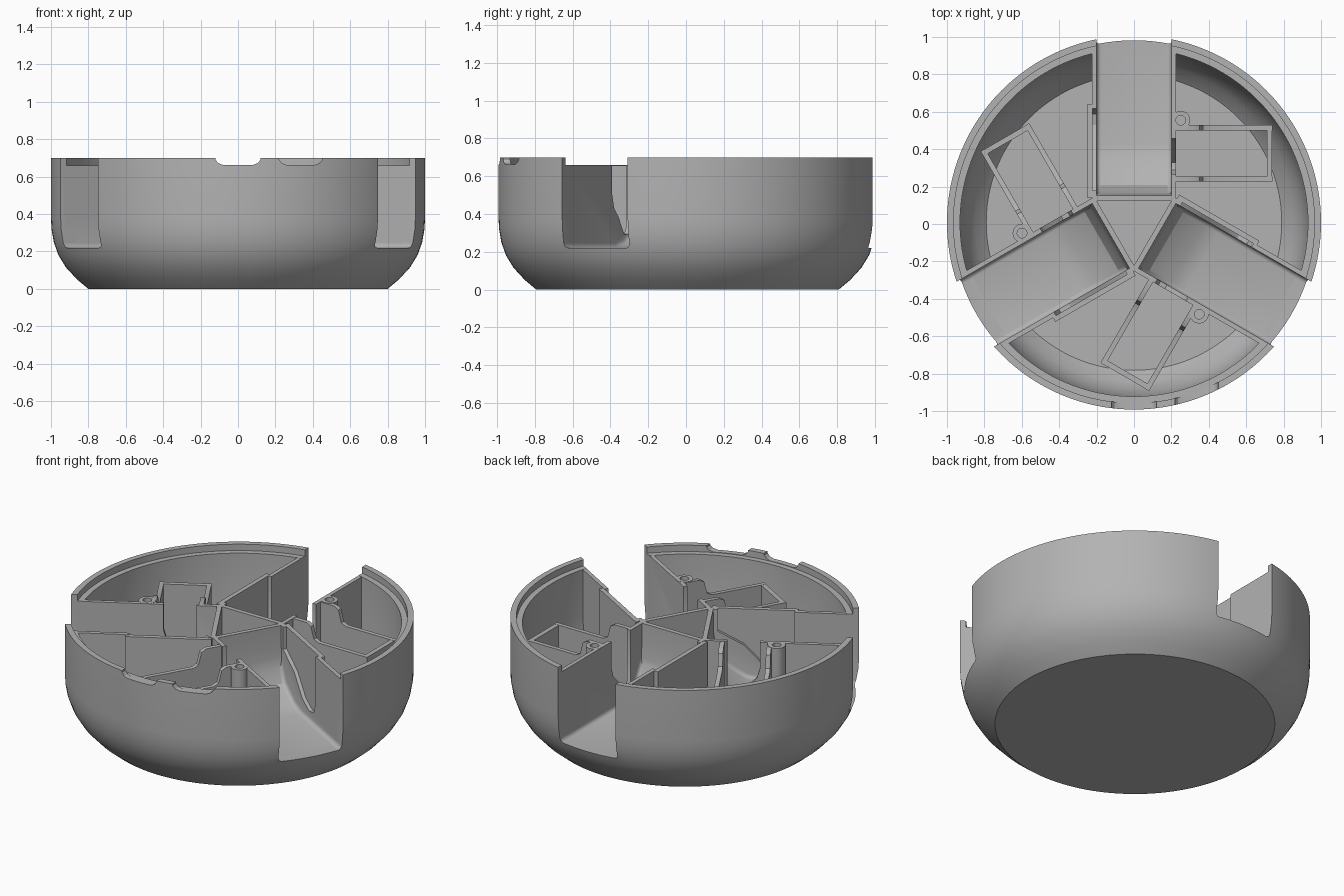
import bpy, bmesh, math
from mathutils import Matrix

cube = bpy.data.objects.get("Cube")
if cube:
    bpy.data.objects.remove(cube)

CENTRE_Y = 0.008
TURNS = [0, math.radians(120), math.radians(240)]

grey = bpy.data.materials.new("plain_grey")
grey.use_nodes = True
grey.diffuse_color = (0.45, 0.45, 0.45, 1)
for node in grey.node_tree.nodes:
    if node.type == 'BSDF_PRINCIPLED':
        node.inputs["Base Color"].default_value = grey.diffuse_color


def finish(name, bm, turn=0):
    """Turn a bmesh into a placed grey object."""
    bmesh.ops.remove_doubles(bm, verts=bm.verts, dist=0.0001)
    bmesh.ops.recalc_face_normals(bm, faces=bm.faces)
    bm.transform(Matrix.Translation((0, CENTRE_Y, 0)) @ Matrix.Rotation(turn, 4, 'Z'))
    mesh = bpy.data.meshes.new(name)
    bm.to_mesh(mesh)
    bm.free()
    mesh.materials.append(grey)
    obj = bpy.data.objects.new(name, mesh)
    bpy.context.collection.objects.link(obj)
    return obj


def prism(name, profile, axis, a, b, turn=0, round_floor=0):
    """Extrude an outline (other axis, z) along x or y from a to b."""
    bm = bmesh.new()
    place = (lambda p, t: (t, p[0], p[1])) if axis == 'x' else (lambda p, t: (p[0], t, p[1]))
    ends = [[bm.verts.new(place(p, t)) for p in profile] for t in (a, b)]
    for ring in ends:
        bm.faces.new(ring)
    for i in range(len(profile)):
        j = (i + 1) % len(profile)
        bm.faces.new((ends[0][i], ends[0][j], ends[1][j], ends[1][i]))
    if round_floor:
        edges = [e for e in bm.edges if e.verts[0].co.x == e.verts[1].co.x
                 and max(v.co.z for v in e.verts) < 0.5]
        bmesh.ops.bevel(bm, geom=edges, offset=round_floor, segments=4,
                        profile=0.5, affect='EDGES')
    return finish(name, bm, turn)


def lathe(name, profile, steps, centre=(0, 0), turn=0):
    """Revolve an outline that starts and ends on the axis."""
    bm = bmesh.new()
    rings = []
    for k in range(steps):
        t = math.tau * k / steps
        rings.append([bm.verts.new((centre[0] + r * math.cos(t), centre[1] + r * math.sin(t), z))
                      for r, z in profile])
    for k in range(steps):
        p, q = rings[k], rings[(k + 1) % steps]
        for i in range(len(profile) - 1):
            quad = [p[i], q[i], q[i + 1], p[i + 1]]
            if profile[i][0] == 0:
                quad = [p[i], q[i + 1], p[i + 1]]
            elif profile[i + 1][0] == 0:
                quad = [p[i], q[i], p[i + 1]]
            bm.faces.new(quad)
    return finish(name, bm, turn)


def cut(obj, cutters):
    bpy.context.view_layer.objects.active = obj
    for c in cutters:
        mod = obj.modifiers.new("cut", 'BOOLEAN')
        mod.operation = 'DIFFERENCE'
        mod.solver = 'EXACT'
        mod.object = c
        bpy.ops.object.modifier_apply(modifier=mod.name)
    for c in cutters:
        bpy.data.objects.remove(c)


def slot_cutter(turn):
    outline = [(1.2, 0.22), (0.42, 0.22), (0.33, 0.24), (0.2, 0.32),
               (0.16, 0.4), (0.145, 0.52), (0.14, 0.9), (1.2, 0.9)]
    return prism("slot_cutter", outline, 'x', -0.2, 0.2, turn, 0.025)


def rim_cutter(x0, x1):
    outline = [(x0 - 0.005, 0.75), (x0, 0.69), (x0 + 0.015, 0.672), (x0 + 0.04, 0.663),
               (x1 - 0.04, 0.663), (x1 - 0.015, 0.672), (x1, 0.69), (x1 + 0.005, 0.75)]
    return prism("rim_cutter", outline, 'y', -1.2, -0.8)


# Round bowl with a stepped rim
outer = [(0, 0), (0.8, 0), (0.86, 0.05), (0.92, 0.115), (0.96, 0.18),
         (0.985, 0.25), (0.997, 0.32), (1, 0.38), (1, 0.7)]
inner = [(0.965, 0.7), (0.965, 0.66), (0.93, 0.66), (0.93, 0.36), (0.915, 0.25),
         (0.89, 0.17), (0.85, 0.1), (0.79, 0.04), (0, 0.04)]
bowl = lathe("bowl", outer + inner, 128)
cut(bowl, [slot_cutter(t) for t in TURNS] + [rim_cutter(-0.12, 0.12), rim_cutter(0.22, 0.45)])
parts = [bowl]

block = [(0.115, 0.02), (0.75, 0.02), (0.9, 0.15), (0.945, 0.25), (0.955, 0.35),
         (0.955, 0.659), (0.115, 0.659)]
pad = [(0.135, 0.02), (0.63, 0.02), (0.63, 0.658), (0.135, 0.658)]
side_notch = [(0.26, 0.8), (0.26, 0.33), (0.28, 0.295), (0.32, 0.29), (0.35, 0.33),
              (0.38, 0.38), (0.43, 0.43), (0.45, 0.5), (0.45, 0.8)]
recess = [(0.17, 0.8), (0.17, 0.52), (0.32, 0.44), (0.43, 0.32), (0.52, 0.28),
          (0.58, 0.29), (0.61, 0.36), (0.61, 0.8)]
tray_side = [(0.21, 0.03), (0.6, 0.03), (0.74, 0.17), (0.74, 0.55), (0.4, 0.55),
             (0.37, 0.565), (0.36, 0.6), (0.35, 0.64), (0.32, 0.657), (0.21, 0.657)]
post = [(0, 0.03), (0.05, 0.03), (0.05, 0.66), (0.026, 0.66), (0.026, 0.3), (0, 0.3)]

for n, t in enumerate(TURNS, 1):
    # Channel with a ramped inner end, a side opening and a shallow recess
    channel = prism(f"channel_{n}", block, 'x', -0.225, 0.225, t)
    cut(channel, [slot_cutter(t), prism("notch_cutter", side_notch, 'x', 0.15, 0.3, t),
                  prism("recess_cutter", recess, 'x', -0.235, -0.15, t)])
    backing = prism(f"channel_backing_{n}", pad, 'x', -0.25, -0.222, t)
    # Rectangular tray beside the channel
    near = prism(f"tray_near_wall_{n}", tray_side, 'y', 0.22, 0.247, t)
    far = prism(f"tray_far_wall_{n}", tray_side, 'y', 0.493, 0.52, t)
    end_outline = [(0.24, 0.17), (0.5, 0.17), (0.5, 0.549), (0.24, 0.549)]
    end = prism(f"tray_end_wall_{n}", end_outline, 'x', 0.71, 0.739, t)
    # Hollow screw post
    screw = lathe(f"screw_post_{n}", post, 24, (0.25, 0.547), t)
    parts += [channel, backing, near, far, end, screw]

# Smooth curved surfaces while keeping the edges sharp
bpy.ops.object.select_all(action='DESELECT')
for obj in parts:
    obj.select_set(True)
bpy.context.view_layer.objects.active = bowl
bpy.ops.object.shade_smooth_by_angle(angle=math.radians(30))
